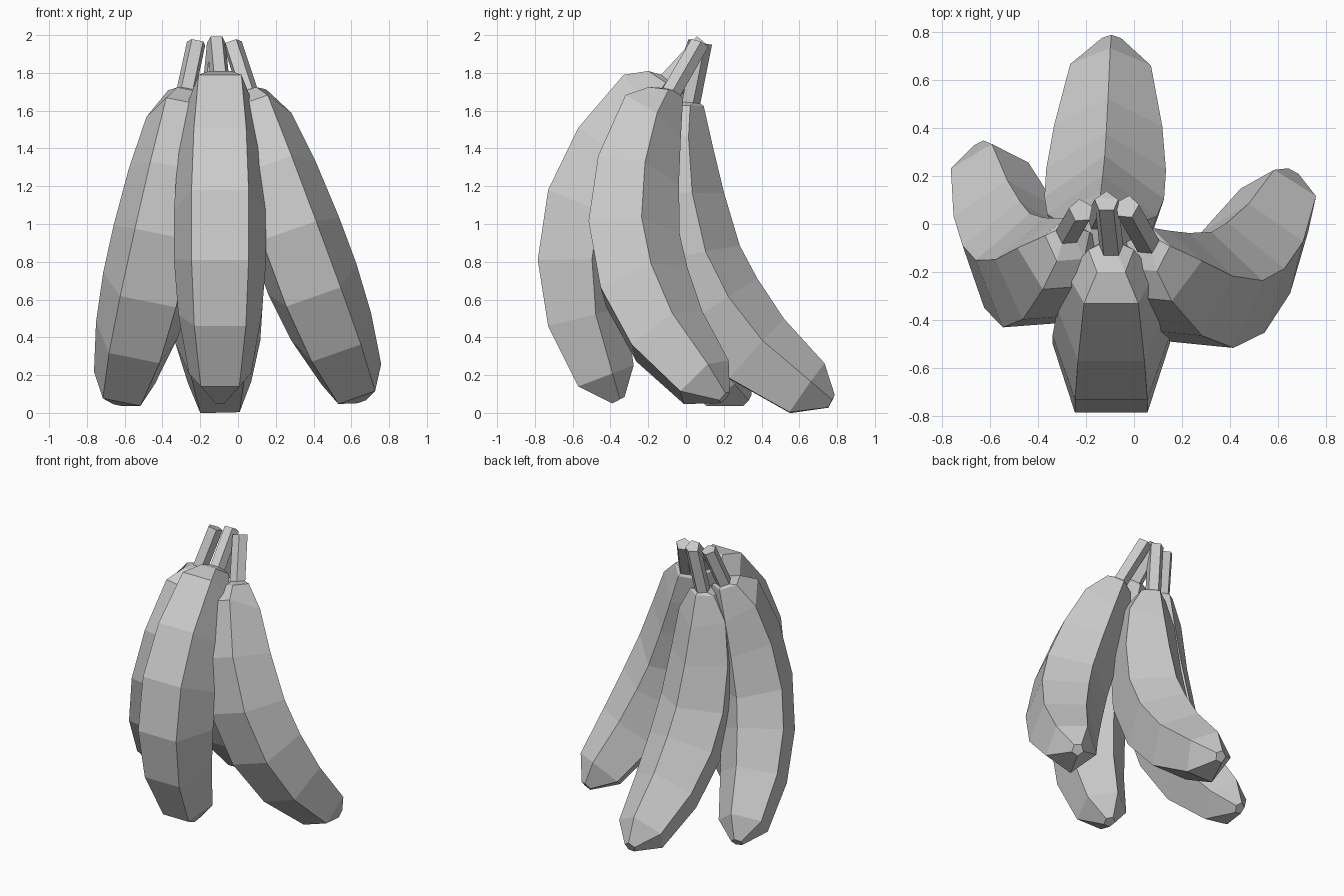
import bpy, bmesh, math
from mathutils import Vector

if "Cube" in bpy.data.objects:
    bpy.data.objects.remove(bpy.data.objects["Cube"])

# Side profile of one banana: (outer flat u, w, inner ridge u, w) per five-sided ring
RINGS = [
    (.132, .240, .204, .180),      # stem top (moved to the given stem end)
    (-.052, .030, .022, -.030),    # stem base
    (-.120, .050, .030, -.050),    # shoulder
    (-.250, .030, -.050, -.255),   # body
    (-.490, -.250, -.136, -.487),
    (-.650, -.580, -.220, -.756),
    (-.705, -.950, -.240, -.947),
    (-.650, -1.300, -.242, -1.200),
    (-.490, -1.620, -.197, -1.508),
    (-.310, -1.710, -.245, -1.675),  # blossom tip
]
SIDES = 5
DEPTH = 1 + math.cos(math.pi / SIDES)


def banana(name, origin, u_axis, w_axis, stem_end, scale=1.0):
    """Sweep the pentagon rings along the profile in the plane (u_axis, w_axis)."""
    origin, w = Vector(origin), Vector(w_axis).normalized()
    u = Vector(u_axis)
    u = (u - w * u.dot(w)).normalized()
    s = u.cross(w)
    bm = bmesh.new()
    loops = []
    for i, (ou, ow, iu, iw) in enumerate(RINGS):
        outer, inner = u * ou + w * ow, u * iu + w * iw
        radius = (inner - outer).length / DEPTH
        d = (inner - outer).normalized()
        centre = origin + (inner - d * radius) * scale
        if i == 0:
            centre = Vector(stem_end)
        loop = []
        for k in range(SIDES):
            a = 2 * math.pi * k / SIDES
            offset = (d * math.cos(a) + s * math.sin(a)) * radius * scale
            loop.append(bm.verts.new(centre + offset))
        loops.append(loop)
    for a, b in zip(loops, loops[1:]):
        for k in range(SIDES):
            j = (k + 1) % SIDES
            bm.faces.new((a[k], a[j], b[j], b[k]))
    bm.faces.new(loops[0])
    bm.faces.new(loops[-1])
    bmesh.ops.recalc_face_normals(bm, faces=bm.faces)
    mesh = bpy.data.meshes.new(name)
    bm.to_mesh(mesh)
    bm.free()
    obj = bpy.data.objects.new(name, mesh)
    bpy.context.collection.objects.link(obj)
    return obj


# Four bananas fanned around the common stem
t = math.radians(34)
banana("front_banana", (-.095, -.08, 1.76), (0, 1, 0), (0, 0, 1), (-.115, .09, 1.967))
banana("back_banana", (-.145, .04, 1.65), (0, math.cos(t), math.sin(t)),
       (-.03, -math.sin(t), math.cos(t)), (-.115, .085, 1.955), 1.02)
banana("right_banana", (.055, -.06, 1.70), (-.02, .955, .327), (-.345, -.312, .892),
       (-.03, .07, 1.955), 1.015)
banana("left_banana", (-.275, -.02, 1.71), (.004, .933, .374), (.21, -.356, .911),
       (-.22, .055, 1.96))
